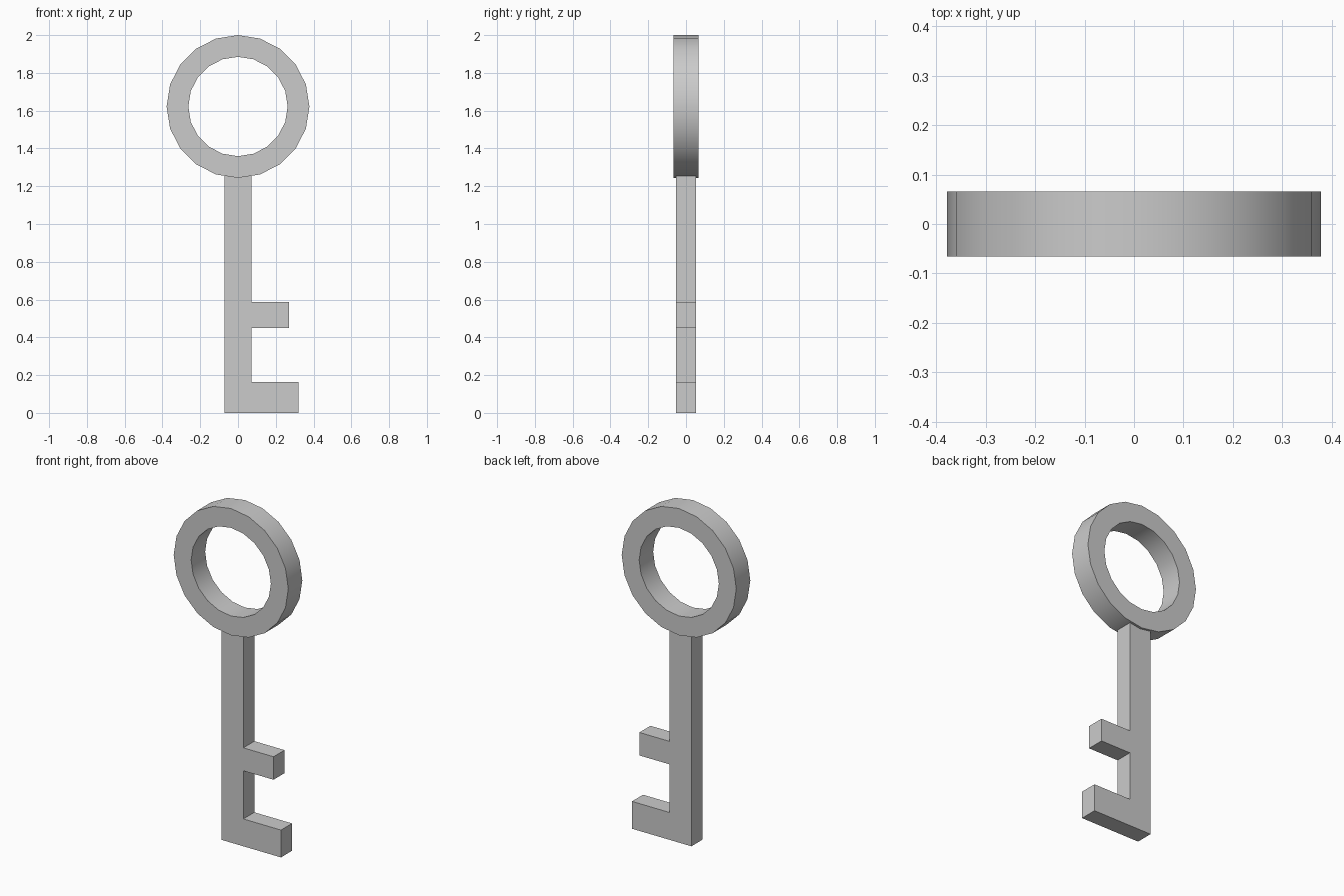
import bpy, bmesh, math

if "Cube" in bpy.data.objects:
    bpy.data.objects.remove(bpy.data.objects["Cube"])


def make_object(name, bm):
    bmesh.ops.recalc_face_normals(bm, faces=bm.faces)
    mesh = bpy.data.meshes.new(name)
    bm.to_mesh(mesh)
    bm.free()
    obj = bpy.data.objects.new(name, mesh)
    bpy.context.collection.objects.link(obj)
    return obj


# Bow: 20-sided ring, rectangular section spun around the y axis
SIDES, CENTRE_Z, OUTER, INNER, HALF_DEPTH = 20, 1.622, 0.378, 0.263, 0.066
bm = bmesh.new()
section = [(OUTER, -HALF_DEPTH), (OUTER, HALF_DEPTH),
           (INNER, HALF_DEPTH), (INNER, -HALF_DEPTH)]
rings = []
for i in range(SIDES):
    a = math.tau * i / SIDES
    rings.append([bm.verts.new((r * math.cos(a), y, CENTRE_Z + r * math.sin(a)))
                  for r, y in section])
for i in range(SIDES):
    a, b = rings[i], rings[(i + 1) % SIDES]
    for j in range(4):
        k = (j + 1) % 4
        bm.faces.new((a[j], a[k], b[k], b[j]))
bow = make_object("bow_ring", bm)
bpy.context.view_layer.objects.active = bow
bow.select_set(True)
bpy.ops.object.shade_smooth_by_angle(angle=math.radians(30))

# Shaft with two teeth: one profile extruded along y, top tucked into the bow
W, HALF = 0.072, 0.052
profile = [(-W, 0), (0.32, 0), (0.32, 0.163), (W, 0.163), (W, 0.45),
           (0.271, 0.45), (0.271, 0.587), (W, 0.587), (W, 1.29), (-W, 1.29)]
bm = bmesh.new()
face = bm.faces.new([bm.verts.new((x, -HALF, z)) for x, z in profile])
ext = bmesh.ops.extrude_face_region(bm, geom=[face], use_keep_orig=True)
verts = [g for g in ext["geom"] if isinstance(g, bmesh.types.BMVert)]
bmesh.ops.translate(bm, verts=verts, vec=(0, 2 * HALF, 0))
make_object("shaft_and_teeth", bm)
